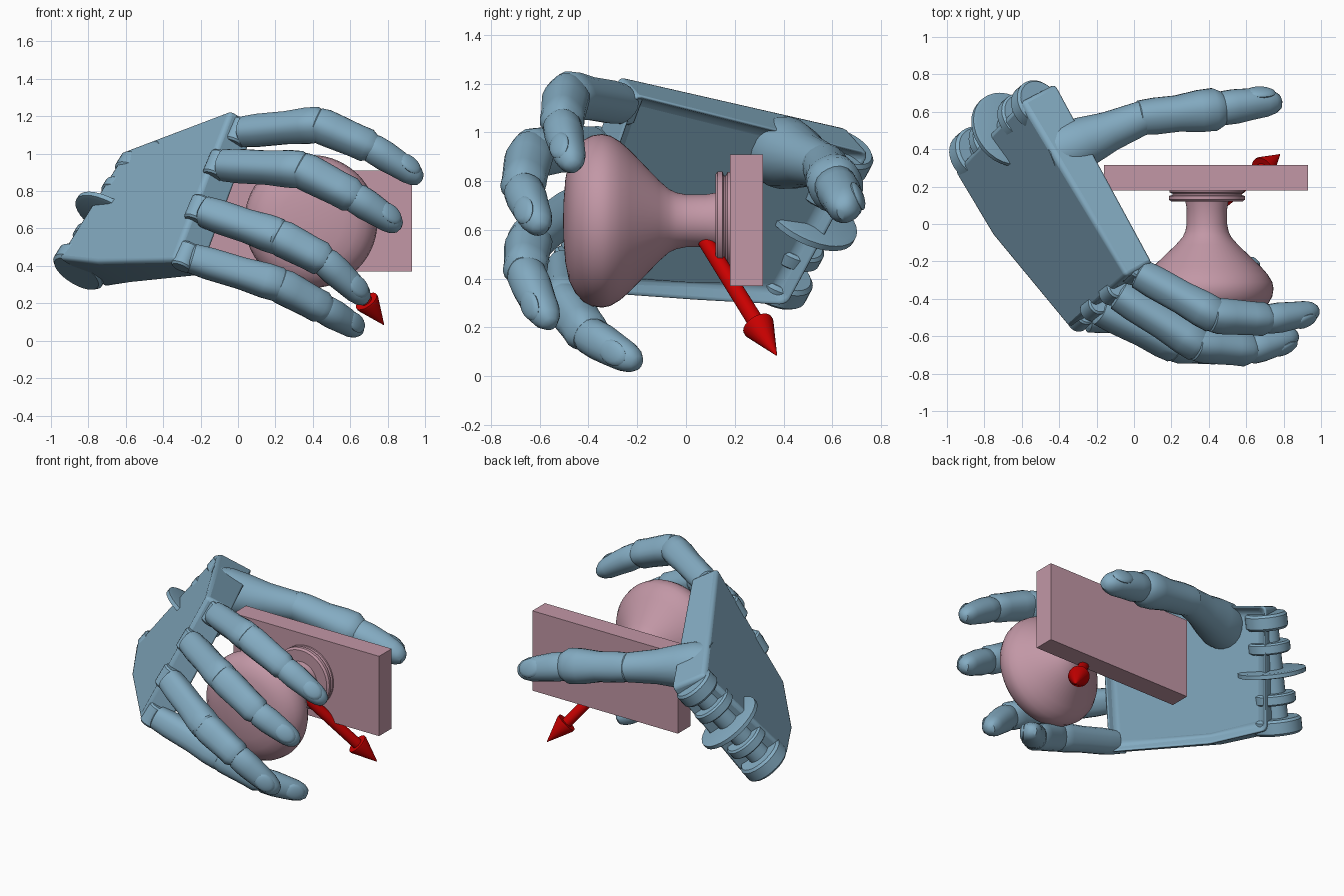
import bpy, bmesh, math
from mathutils import Vector as V

if "Cube" in bpy.data.objects:
    bpy.data.objects.remove(bpy.data.objects["Cube"])


def material(name, color):
    m = bpy.data.materials.new(name)
    m.diffuse_color = (*color, 1)
    m.use_nodes = True
    m.node_tree.nodes["Principled BSDF"].inputs["Base Color"].default_value = m.diffuse_color
    return m


BLUE = material("hand_blue", (0.23, 0.41, 0.54))
PINK = material("knob_pink", (0.54, 0.31, 0.38))
RED = material("arrow_red", (0.58, 0.0, 0.0))


def finish(name, bm, mat):
    bmesh.ops.recalc_face_normals(bm, faces=bm.faces)
    me = bpy.data.meshes.new(name)
    bm.to_mesh(me)
    bm.free()
    ob = bpy.data.objects.new(name, me)
    bpy.context.collection.objects.link(ob)
    me.materials.append(mat)
    return ob


def loft(name, a, b, up, rings, mat=BLUE, power=2.0, sides=20):
    """Skin rounded cross-sections (fraction along a-b, radius, lift) together."""
    a, b = V(a), V(b)
    d = (b - a).normalized()
    u = V(up)
    u = (u - d * u.dot(d)).normalized()
    s = d.cross(u)
    bm = bmesh.new()
    loops = []
    for ring in rings:
        t, r = ring[:2]
        lift = ring[2] if len(ring) > 2 else 0
        c = a.lerp(b, t) + u * lift
        loop = []
        for i in range(sides):
            ang = 2 * math.pi * i / sides
            x, y = math.cos(ang), math.sin(ang)
            k = (abs(x) ** power + abs(y) ** power) ** (-1 / power)
            loop.append(bm.verts.new(c + s * x * k * r + u * y * k * r))
        loops.append(loop)
    for p, q in zip(loops, loops[1:]):
        for i in range(sides):
            j = (i + 1) % sides
            bm.faces.new((p[i], p[j], q[j], q[i]))
    bm.faces.new(loops[0])
    bm.faces.new(loops[-1])
    return finish(name, bm, mat)


def nail(name, a, b, up, r):
    """Thin oval plate set into the back of a fingertip."""
    a, b = V(a), V(b)
    d = (b - a).normalized()
    u = V(up)
    u = (u - d * u.dot(d)).normalized()
    s = d.cross(u)
    c = a.lerp(b, 0.76) + u * r * 0.74
    bm = bmesh.new()
    bmesh.ops.create_uvsphere(bm, u_segments=16, v_segments=8, radius=1)
    for v in bm.verts:
        x, y, z = v.co
        v.co = c + d * x * r * 1.0 + s * y * r * 0.72 + u * (z * r * 0.28 - x * r * 0.12)
    return finish(name, bm, BLUE)


def fingertip(name, a, b, up, r):
    loft(name + "_tip", a, b, up,
         [(-.12, r * .5), (-.06, r * .9), (.05, r * 1.08), (.3, r * 1.1), (.6, r * 1.0),
          (.85, r * .9, -.004), (1.0, r * .73, -.007), (1.1, r * .45, -.01), (1.13, r * .15, -.01)], power=2.3)
    nail(name + "_nail", a, b, up, r)


# Fingers: knuckle, middle joint, end joint, tip
FINGERS = {
    "index": ((0.0, -.25, 1.115), (.43, -.49, 1.155), (.71, -.51, 1.035), (.955, -.475, .882), .082),
    "middle": ((-.11, -.36, .94), (.34, -.64, .915), (.62, -.67, .77), (.845, -.61, .625), .085),
    "ring": ((-.21, -.445, .70), (.22, -.645, .555), (.46, -.66, .43), (.67, -.575, .235), .084),
    "little": ((-.28, -.50, .45), (.22, -.49, .30), (.46, -.40, .17), (.64, -.225, .065), .082),
}
knuckle_axis = (V((0, -.25, 1.11)) - V((-.28, -.5, .45))).normalized()
for name, (k, p, e, t, r) in FINGERS.items():
    up = V(p) - (V(k) + V(t)) / 2
    loft(name + "_knuckle_pin", V(k) - knuckle_axis * .07, V(k) + knuckle_axis * .07, up,
         [(0, .05), (.08, .06), (.92, .06), (1, .05)])
    loft(name + "_knuckle_tongue", k, p, up, [(-.04, r * .6), (.2, r * .6)], power=3)
    loft(name + "_lower_segment", k, p, up,
         [(.05, r * .75), (.07, r * .93), (.25, r), (.6, r), (.85, r * 1.1),
          (1.0, r * 1.08), (1.09, r * .7), (1.11, r * .3)], power=2.7)
    loft(name + "_middle_segment", p, e, up,
         [(-.12, r * .6), (-.05, r), (.1, r * 1.1), (.3, r * 1.08), (.7, r * 1.02),
          (.92, r * 1.03), (1.05, r * .8), (1.1, r * .4)], power=2.7)
    fingertip(name, e, t, up, r * .86)

# Thumb
T0, T1, T2, T3 = (-.46, .36, .93), (.05, .57, .86), (.45, .615, .78), (.75, .66, .69)
T_UP = (.1, .9, .4)
loft("thumb_base", T0, T1, T_UP,
     [(0, .14), (.2, .15), (.4, .135), (.65, .108), (.9, .096), (1.02, .09), (1.08, .05)])
loft("thumb_middle", T1, T2, T_UP,
     [(-.12, .06), (-.05, .09), (.15, .096), (.45, .095), (.75, .11), (.95, .112), (1.1, .08), (1.16, .04)], power=2.3)
fingertip("thumb", T2, T3, T_UP, .082)

# Palm: slab between knuckle edge and wrist, thicker toward the wrist, hollowed inside
palmar = V((.78, .41, -.46))
corners = [(V((-.04, -.28, 1.235)), .19), (V((-.345, -.56, .43)), .19),
           (V((-.76, -.06, .42)), .25), (V((-.965, .28, .44)), .34),
           (V((-.60, .66, 1.02)), .24)]
bm = bmesh.new()
outer = [bm.verts.new(c) for c, t in corners]
inner = [bm.verts.new(c + palmar * t) for c, t in corners]
bm.faces.new(outer)
hollow = bm.faces.new(inner)
n = len(corners)
for i in range(n):
    j = (i + 1) % n
    bm.faces.new((outer[i], outer[j], inner[j], inner[i]))
bmesh.ops.recalc_face_normals(bm, faces=bm.faces)
bmesh.ops.inset_region(bm, faces=[hollow], thickness=.06)
for v in hollow.verts:
    v.co -= palmar * .07
palm = finish("palm", bm, BLUE)
bev = palm.modifiers.new("rounded_edges", "BEVEL")
bev.width, bev.segments = .025, 3

# Wrist: row of hinge discs with one wide thin fin
w0, w1 = V((-.85, .36, .38)), V((-.51, .65, .93))
axis = (w1 - w0).normalized()
for i, (f, r, h) in enumerate([(.03, .15, .05), (.27, .13, .035), (.5, .21, .018), (.72, .13, .035), (.95, .13, .05)]):
    c = w0.lerp(w1, f)
    loft(f"wrist_disc_{i + 1}", c - axis * h, c + axis * h, palmar,
         [(0, r * .9), (.15, r), (.85, r), (1, r * .9)], sides=32)
loft("wrist_pin", w0, w1, palmar, [(0, .07), (1, .07)])

# Door knob, turned about the y axis
KX, KZ = .39, .637
profile = [(.19, .2), (.17, .2), (.162, .185), (.155, .185), (.15, .203), (.13, .203),
           (.12, .19), (.12, .115), (.08, .108), (0, .108), (-.04, .116), (-.07, .13), (-.11, .165),
           (-.23, .29), (-.27, .325), (-.31, .349), (-.345, .356), (-.385, .35), (-.42, .332),
           (-.455, .295), (-.48, .245), (-.495, .17), (-.502, .08), (-.504, .01)]
loft("knob", (KX, 0, KZ), (KX, 1, KZ), (0, 0, 1), profile, PINK, sides=56)

# Door plate
bm = bmesh.new()
bmesh.ops.create_cube(bm, size=1)
for v in bm.verts:
    v.co = V((.385 + v.co.x * 1.09, .2475 + v.co.y * .135, .64 + v.co.z * .54))
finish("door_plate", bm, PINK)

# Turning arrow
loft("arrow", (.42, .07, .57), (.78, .372, .085), (0, 1, 0),
     [(0, .02), (.01, .032), (.74, .034), (.74, .066), (.76, .066), (1, .002)], RED, sides=24)

# Smooth shading with sharp creases
bpy.ops.object.select_all(action="DESELECT")
for ob in bpy.context.collection.objects:
    if ob.name != "door_plate":
        ob.select_set(True)
        bpy.context.view_layer.objects.active = ob
bpy.ops.object.shade_smooth_by_angle(angle=math.radians(35))
